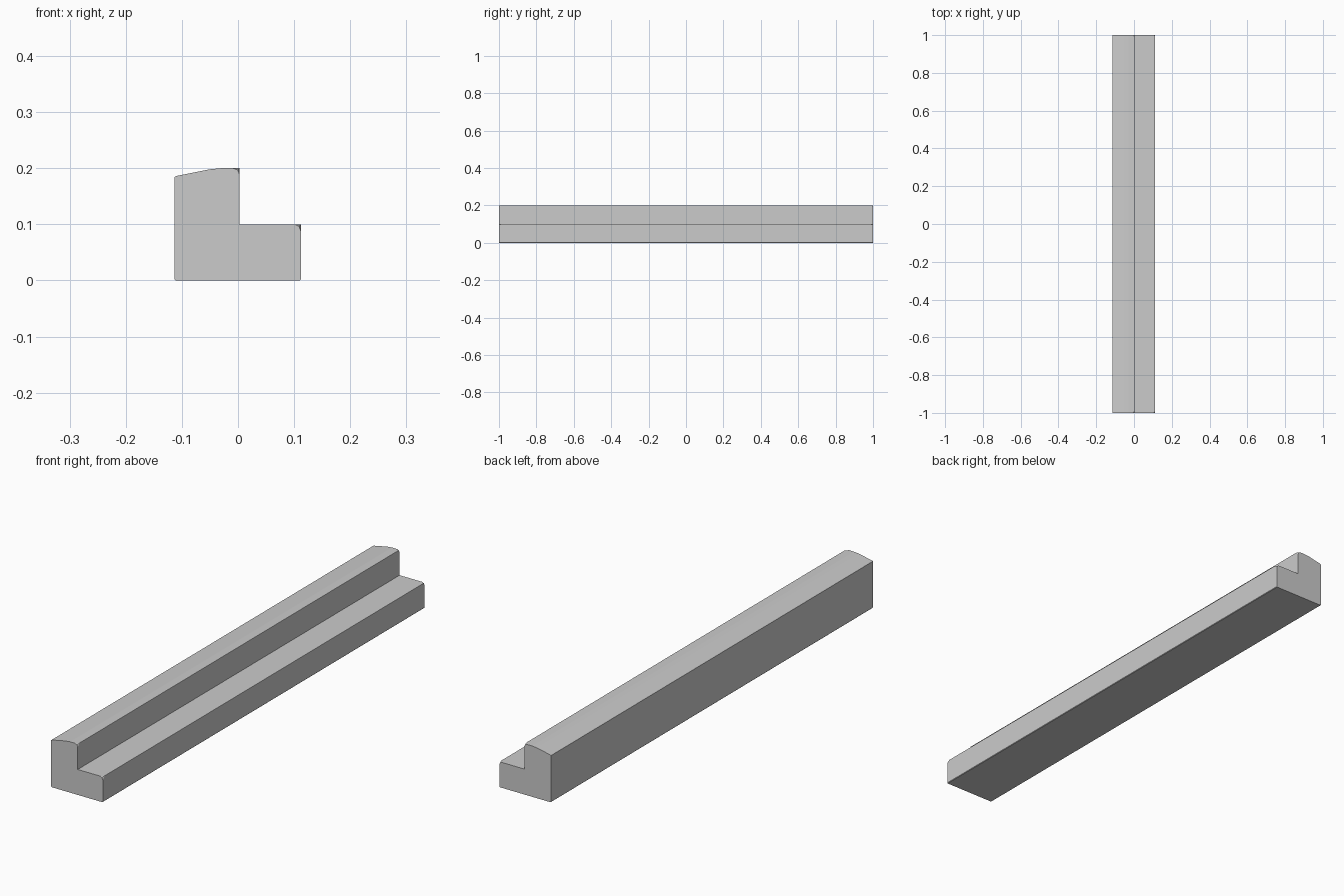
import bpy, bmesh

if "Cube" in bpy.data.objects:
    bpy.data.objects.remove(bpy.data.objects["Cube"])


def section(cut):
    # L-shaped kerb profile (x, z); cut = size of the clipped step corners
    k = 0.29 * cut
    return [(-0.111, 0.0), (0.110, 0.0), (0.112, 0.002),
            (0.112, 0.1 - cut), (0.112 - k, 0.1 - k), (0.112 - cut, 0.1),
            (0.003, 0.1),
            (0.003, 0.2 - cut), (0.003 - k, 0.2 - k), (0.003 - cut, 0.2),
            (-0.03, 0.2), (-0.05, 0.198), (-0.11, 0.186), (-0.113, 0.184),
            (-0.113, 0.002)]


# Kerb: loft the profile along y, corners clipped only at the two ends
bm = bmesh.new()
rings = []
for y, cut in ((-1, 0.012), (-0.988, 0.001), (0.988, 0.001), (1, 0.012)):
    rings.append([bm.verts.new((x, y, z)) for x, z in section(cut)])
n = len(rings[0])
for a, b in zip(rings, rings[1:]):
    for i in range(n):
        j = (i + 1) % n
        bm.faces.new((a[i], a[j], b[j], b[i]))
bm.faces.new(rings[0])
bm.faces.new(rings[-1])
bmesh.ops.recalc_face_normals(bm, faces=bm.faces)
mesh = bpy.data.meshes.new("kerb")
bm.to_mesh(mesh)
bm.free()
kerb = bpy.data.objects.new("kerb", mesh)
bpy.context.collection.objects.link(kerb)
